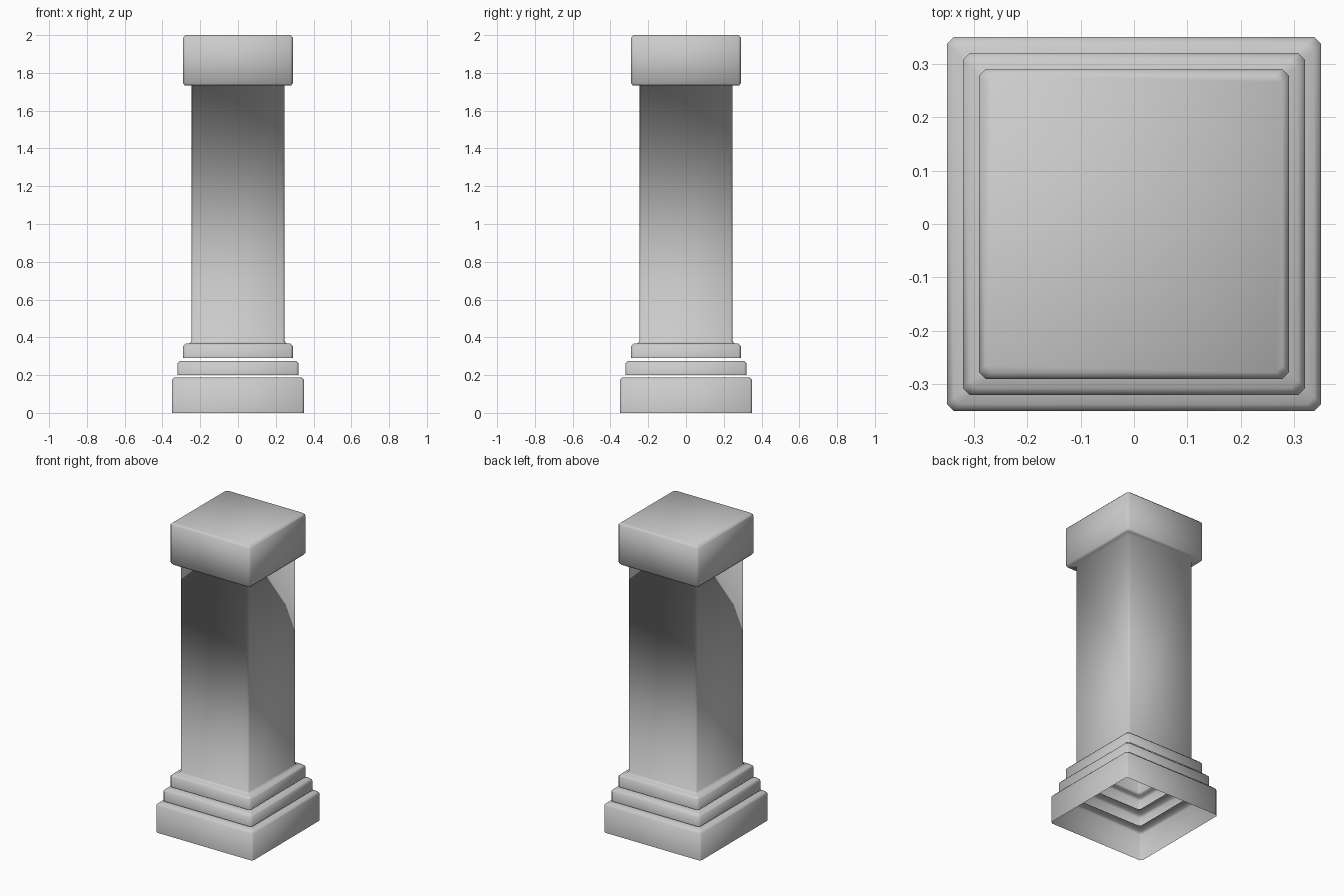
import bpy, bmesh

cube = bpy.data.objects.get("Cube")
if cube:
    bpy.data.objects.remove(cube, do_unlink=True)

# Single stone colour
stone = bpy.data.materials.new("grey_stone")
stone.use_nodes = True
colour = (0.6, 0.6, 0.6, 1.0)
stone.diffuse_color = colour
stone.node_tree.nodes["Principled BSDF"].inputs["Base Color"].default_value = colour

CHAMFER = 0.013


def square_ring(bm, half, z, cut):
    """Square outline with its four corners cut off."""
    a, b = half, half - cut
    outline = [(a, -b), (a, b), (b, a), (-b, a),
               (-a, b), (-a, -b), (-b, -a), (b, -a)]
    return [bm.verts.new((x, y, z)) for x, y in outline]


def square_shell(name, profile, capped=False):
    """Loft square rings through (half width, height) points."""
    bm = bmesh.new()
    rings = [square_ring(bm, half, z, CHAMFER) for half, z in profile]
    for low, high in zip(rings, rings[1:]):
        for i in range(8):
            j = (i + 1) % 8
            bm.faces.new((low[i], low[j], high[j], high[i]))
    if capped:
        bm.faces.new(rings[-1])
    for face in bm.faces:
        face.smooth = True
    mesh = bpy.data.meshes.new(name)
    bm.to_mesh(mesh)
    bm.free()
    mesh.materials.append(stone)
    obj = bpy.data.objects.new(name, mesh)
    bpy.context.collection.objects.link(obj)
    return obj


def hollow_step(name, half, bottom, top):
    """Open plinth step: wall, chamfered rim and a narrow top ledge."""
    square_shell(name, [(half, bottom), (half, top - CHAMFER),
                        (half - CHAMFER, top), (half - 0.06, top)])


# Two hollow plinth steps with a thin gap above each
hollow_step("lower_plinth", 0.35, 0.0, 0.187)
hollow_step("middle_plinth", 0.32, 0.2, 0.275)

# Upper step, shaft and capital as one continuous shell
square_shell("shaft_and_capital", [
    (0.29, 0.29), (0.29, 0.355), (0.278, 0.367),      # upper step
    (0.257, 0.367), (0.247, 0.38), (0.247, 1.732),    # shaft
    (0.28, 1.732), (0.29, 1.744),                     # capital underside
    (0.29, 1.988), (0.278, 2.0)], capped=True)        # capital
